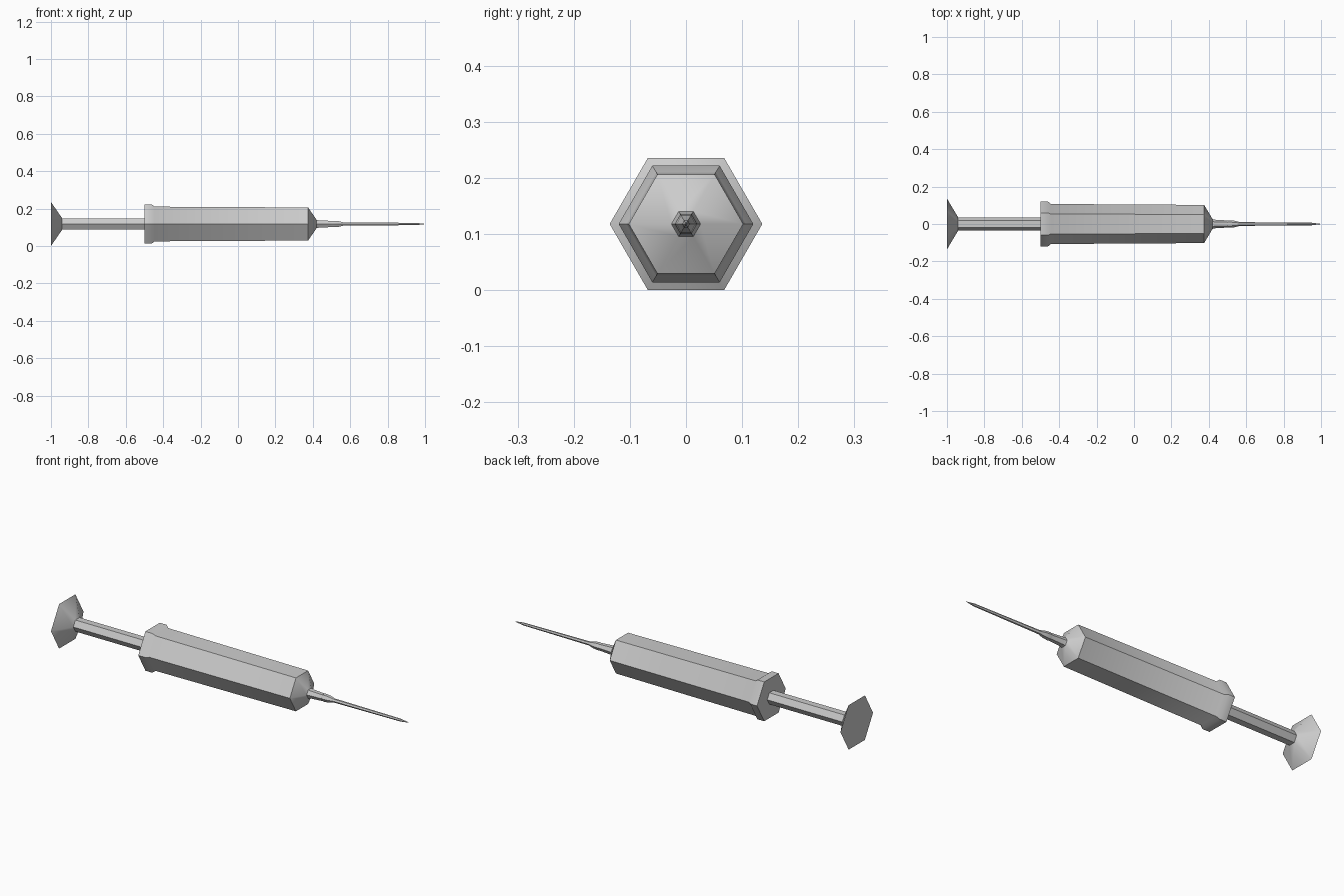
import bpy, bmesh
from math import cos, sin, pi, radians

if "Cube" in bpy.data.objects:
    bpy.data.objects.remove(bpy.data.objects["Cube"])

AXIS_Z = 0.118
SIDES = 6


def lathe_x(name, profile):
    """Hexagonal solid along x from (x, corner radius) pairs, capped at both ends."""
    bm = bmesh.new()
    rings = []
    for x, r in profile:
        rings.append([bm.verts.new((x, r * cos(2 * pi * i / SIDES),
                                    AXIS_Z + r * sin(2 * pi * i / SIDES)))
                      for i in range(SIDES)])
    for a, b in zip(rings, rings[1:]):
        for i in range(SIDES):
            j = (i + 1) % SIDES
            bm.faces.new((a[i], a[j], b[j], b[i]))
    bm.faces.new(rings[0])
    bm.faces.new(rings[-1])
    bmesh.ops.recalc_face_normals(bm, faces=bm.faces)
    mesh = bpy.data.meshes.new(name)
    bm.to_mesh(mesh)
    bm.free()
    obj = bpy.data.objects.new(name, mesh)
    bpy.context.collection.objects.link(obj)
    # Shallow cone facets blend, hexagonal edges stay crisp
    bpy.ops.object.select_all(action='DESELECT')
    obj.select_set(True)
    bpy.context.view_layer.objects.active = obj
    bpy.ops.object.shade_smooth_by_angle(angle=radians(38))
    return obj


# Plunger: flared thumb rest and rod running into the barrel
lathe_x("plunger", [(-1.0, 0.136), (-0.94, 0.035), (-0.49, 0.035)])

# Barrel: rear flange, slightly tapered tube, front cone and nozzle
lathe_x("barrel", [(-0.50, 0.120), (-0.46, 0.120), (-0.445, 0.107),
                   (0.375, 0.102), (0.42, 0.026), (0.43, 0.023), (0.50, 0.019)])

# Needle: hub collar, thin shaft and sharp tip
lathe_x("needle", [(0.49, 0.017), (0.51, 0.020), (0.54, 0.017), (0.565, 0.010),
                   (0.95, 0.007), (1.0, 0.0008)])
